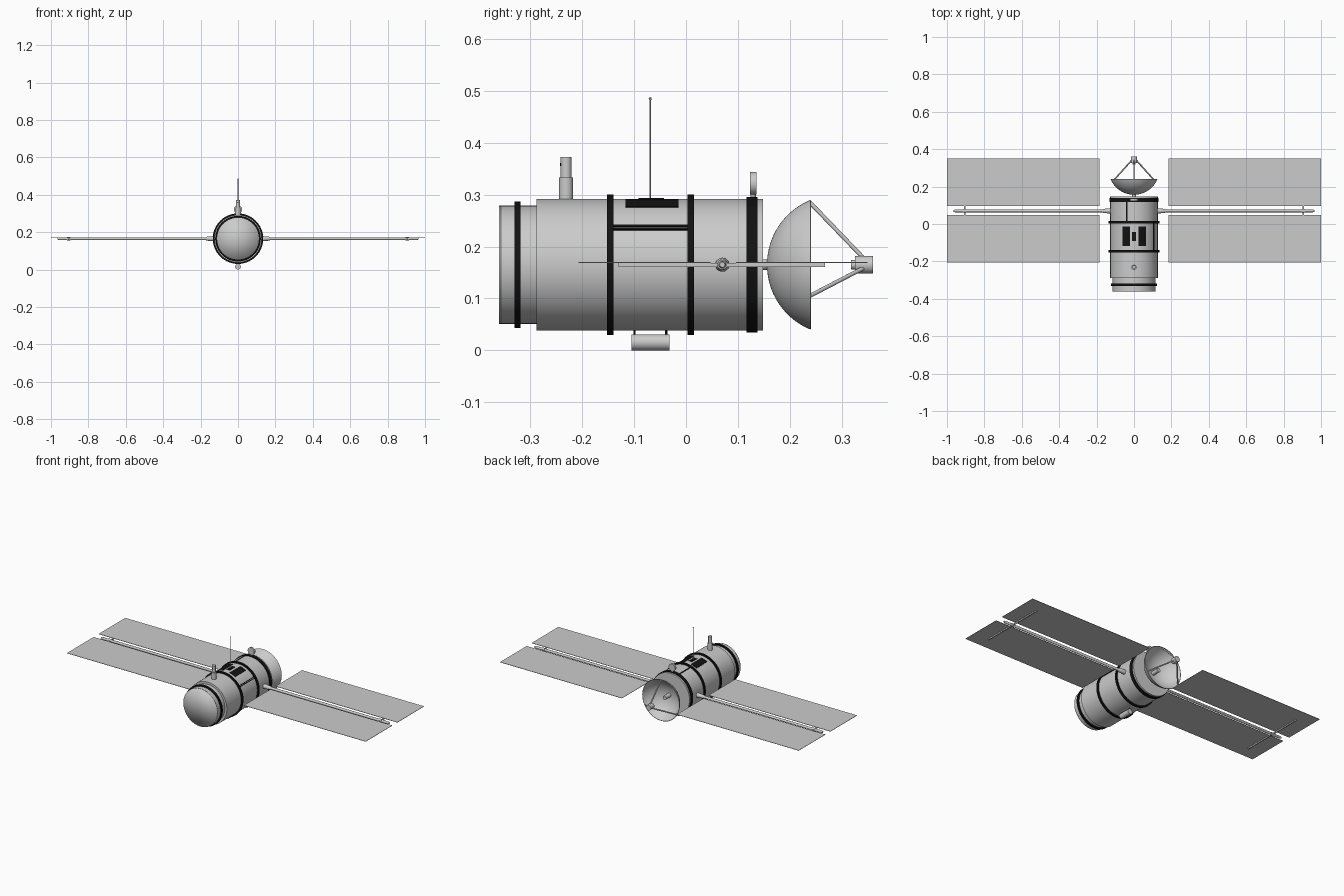
import bpy, bmesh, math
from mathutils import Vector

if "Cube" in bpy.data.objects:
    bpy.data.objects.remove(bpy.data.objects["Cube"])

CZ = 0.165          # height of the hull axis
R = 0.127           # hull radius


def material(name, c):
    m = bpy.data.materials.new(name)
    m.diffuse_color = (c[0], c[1], c[2], 1)
    m.use_nodes = True
    m.node_tree.nodes["Principled BSDF"].inputs["Base Color"].default_value = m.diffuse_color
    return m


GREY = material("light grey", (0.6, 0.6, 0.6))
BLACK = material("black", (0.006, 0.006, 0.006))


def finish(name, bm, mat, angle=35):
    bmesh.ops.remove_doubles(bm, verts=bm.verts, dist=1e-6)
    bmesh.ops.recalc_face_normals(bm, faces=bm.faces)
    me = bpy.data.meshes.new(name)
    bm.to_mesh(me)
    bm.free()
    me.materials.append(mat)
    ob = bpy.data.objects.new(name, me)
    bpy.context.collection.objects.link(ob)
    bpy.ops.object.select_all(action='DESELECT')
    ob.select_set(True)
    bpy.context.view_layer.objects.active = ob
    bpy.ops.object.shade_smooth_by_angle(angle=math.radians(angle))
    return ob


def lathe(name, profile, origin=(0, 0, CZ), axis=(0, 1, 0), mat=GREY, segs=48, angle=35):
    """Revolve (radius, distance along axis) points round an axis."""
    bm = bmesh.new()
    q = Vector(axis).to_track_quat('Z', 'Y')
    o = Vector(origin)
    rings = []
    for r, t in profile:
        if r < 1e-6:
            rings.append([bm.verts.new(o + q @ Vector((0, 0, t)))])
        else:
            rings.append([bm.verts.new(o + q @ Vector((r * math.cos(a), r * math.sin(a), t)))
                          for a in (2 * math.pi * i / segs for i in range(segs))])
    for A, B in zip(rings, rings[1:]):
        for i in range(segs):
            j = (i + 1) % segs
            if len(A) == 1:
                bm.faces.new((A[0], B[i], B[j]))
            elif len(B) == 1:
                bm.faces.new((A[i], A[j], B[0]))
            else:
                bm.faces.new((A[i], A[j], B[j], B[i]))
    return finish(name, bm, mat, angle)


def rod(name, a, b, r, mat=GREY, segs=16):
    a, b = Vector(a), Vector(b)
    d = (b - a).length
    return lathe(name, [(0, 0), (r, 0), (r, d), (0, d)], a, (b - a), mat, segs)


def box(name, lo, hi, mat=GREY):
    bm = bmesh.new()
    bmesh.ops.create_cube(bm, size=1)
    for v in bm.verts:
        v.co = Vector([lo[k] + (v.co[k] + 0.5) * (hi[k] - lo[k]) for k in range(3)])
    return finish(name, bm, mat)


def hull_plate(name, a0, a1, y0, y1, r1=0.1288, n=6):
    """Thin black plate hugging the hull; angles measured from the top towards +x."""
    bm = bmesh.new()
    rows = []
    for i in range(n + 1):
        a = a0 + (a1 - a0) * i / n
        rows.append([bm.verts.new((r * math.sin(a), y, CZ + r * math.cos(a)))
                     for r, y in ((0.125, y0), (r1, y0), (r1, y1), (0.125, y1))])
    for A, B in zip(rows, rows[1:]):
        for k in range(4):
            bm.faces.new((A[k], A[(k + 1) % 4], B[(k + 1) % 4], B[k]))
    bm.faces.new(rows[0])
    bm.faces.new(rows[-1])
    return finish(name, bm, BLACK)


# hull: narrower nose section stepping up to the main drum
lathe("hull", [(0, -0.357), (0.114, -0.357), (0.114, -0.288), (R, -0.288),
               (R, 0.148), (0, 0.148)], segs=64)
# softly shaded nose cap
lathe("nose_cap", [(0, -0.36), (0.114, -0.36), (0.114, -0.357), (0, -0.357)],
      segs=64, angle=180)

# black bands round the hull
for i, (y, w, r, inner) in enumerate(((-0.325, 0.012, 0.122, 0.11), (-0.146, 0.012, 0.135, 0.12),
                                      (0.009, 0.012, 0.135, 0.12), (0.1275, 0.021, 0.1305, 0.12))):
    lo, hi = y - w / 2, y + w / 2
    lathe(f"band_{i + 1}", [(inner, lo), (r, lo), (r, hi), (inner, hi), (inner, lo)],
          mat=BLACK, segs=64)

# black plates and seams on the hull
for name, x0, x1, y0, y1 in (("top_plate_left", -0.061, -0.022, -0.117, -0.014),
                             ("top_plate_middle", -0.011, 0.011, -0.092, -0.042),
                             ("top_plate_right", 0.024, 0.063, -0.117, -0.014),
                             ("rear_seam", -0.041, -0.034, 0.012, 0.12)):
    hull_plate(name, math.asin(x0 / R), math.asin(x1 / R), y0, y1)
for i, (z0, z1) in enumerate(((0.2375, 0.2415), (0.2315, 0.2355))):
    hull_plate(f"side_seam_{i + 1}", math.acos((z1 - CZ) / R), math.acos((z0 - CZ) / R),
               -0.142, 0.005, n=2)

# whip antenna with bead tip
rod("whip_antenna", (0, -0.069, 0.285), (0, -0.069, 0.486), 0.0014, segs=8)
lathe("whip_tip", [(0, -0.003), (0.0021, -0.0021), (0.003, 0), (0.0021, 0.0021), (0, 0.003)],
      (0, -0.069, 0.485), (0, 0, 1), segs=10)

# stepped sensor post
lathe("sensor_post", [(0, 0.28), (0.0135, 0.28), (0.0135, 0.333), (0.0105, 0.333),
                      (0.0105, 0.373), (0, 0.373)], (0, -0.231, 0), (0, 0, 1), segs=24)
rod("sensor_lens", (0, -0.243, 0.358), (0, -0.231, 0.358), 0.003, BLACK, 12)

# round tracker disc on the rear of the hull
rod("tracker_disc", (0, 0.1235, 0.322), (0, 0.1355, 0.322), 0.022, segs=28)
rod("tracker_stem", (0, 0.1295, 0.285), (0, 0.1295, 0.31), 0.005)

# canister hung under the hull
rod("belly_canister", (0, -0.105, 0.0155), (0, -0.032, 0.0155), 0.0155, segs=24)
for i, y in enumerate((-0.099, -0.038)):
    rod(f"canister_leg_{i + 1}", (0, y, 0.015), (0, y, 0.042), 0.002, BLACK, 8)

# dish: thin spherical bowl
SR, TH, N = 0.135, 0.0025, 14
end = math.acos((SR - 0.084) / SR)
arc = [end * i / N for i in range(N + 1)]
outer = [(SR * math.sin(a), 0.156 + SR - SR * math.cos(a)) for a in arc]
inner = [((SR - TH) * math.sin(a), 0.156 + SR - (SR - TH) * math.cos(a)) for a in reversed(arc)]
lathe("dish", outer + inner, segs=64)
rod("dish_mount", (0, 0.14, CZ), (0, 0.16, CZ), 0.01)
rod("dish_feed", (0, 0.156, CZ), (0, 0.205, CZ), 0.012, segs=20)

# receiver held by three struts
lathe("receiver", [(0, 0.318), (0.009, 0.318), (0.009, 0.326), (0.017, 0.326),
                   (0.017, 0.36), (0, 0.36)], segs=24)
for i in range(3):
    a = 2 * math.pi * i / 3
    s, c = math.sin(a), math.cos(a)
    rod(f"dish_strut_{i + 1}", (0.122 * s, 0.237, CZ + 0.122 * c),
        (0.013 * s, 0.342, CZ + 0.013 * c), 0.004, segs=12)

# solar wings on both sides
BY = 0.07
for s, side in ((-1, "left"), (1, "right")):
    lathe(f"{side}_boom", [(0, 0.11), (0.0135, 0.11), (0.0135, 0.135), (0.0105, 0.165),
                           (0.0075, 0.172), (0.0075, 0.955), (0.005, 0.965), (0, 0.965)],
          (0, BY, CZ), (s, 0, 0), segs=20)
    rod(f"{side}_collar", (s * 0.895, BY, CZ), (s * 0.915, BY, CZ), 0.0095, segs=20)
    xs = sorted((s * 0.902, s * 0.908))
    box(f"{side}_crossbar", (xs[0], -0.13, 0.161), (xs[1], 0.268, 0.168))
    xs = sorted((s * 0.184, s * 1.0))
    for end_name, y0, y1 in (("front", -0.207, 0.047), ("rear", 0.096, 0.35)):
        box(f"{side}_{end_name}_panel", (xs[0], y0, 0.168), (xs[1], y1, 0.17))
